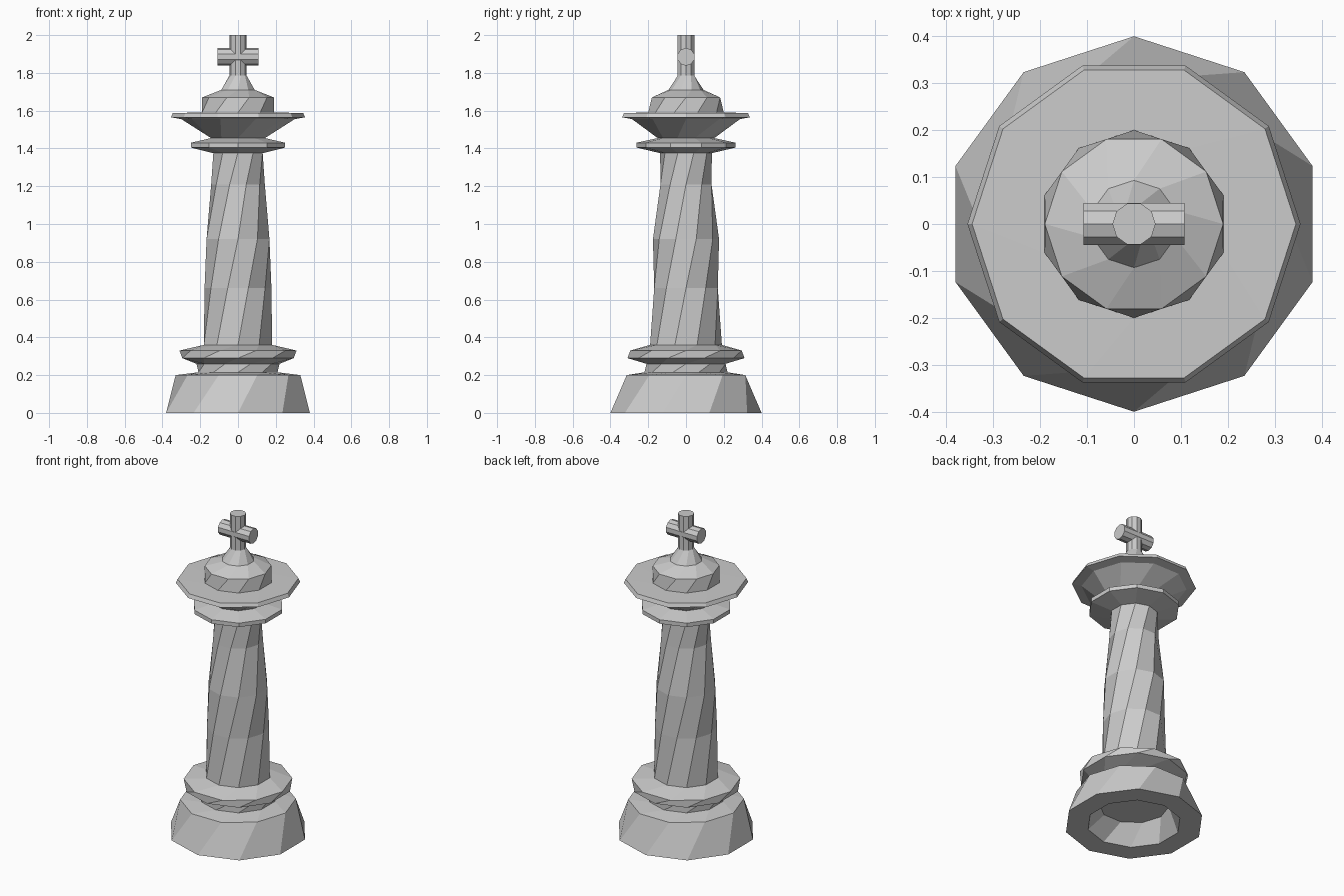
import bpy, bmesh, math

cube = bpy.data.objects.get("Cube")
if cube:
    bpy.data.objects.remove(cube, do_unlink=True)

SIDES = 10
HALF_STEP = math.pi / SIDES

# Single grey stone colour
stone = bpy.data.materials.new("light_grey_stone")
stone.use_nodes = True
GREY = (0.6, 0.6, 0.6, 1)
stone.diffuse_color = GREY
stone.node_tree.nodes["Principled BSDF"].inputs["Base Color"].default_value = GREY


def turned_part(name, rings, cap_start=False, cap_end=False):
    """Stack ten-sided rings given as (radius, height, twist in half steps)."""
    bm = bmesh.new()
    loops = []
    for radius, z, twist in rings:
        loop = []
        for i in range(SIDES):
            a = math.pi / 2 + HALF_STEP * (2 * i + twist)
            loop.append(bm.verts.new((radius * math.cos(a), radius * math.sin(a), z)))
        loops.append(loop)
    for low, high in zip(loops, loops[1:]):
        for i in range(SIDES):
            j = (i + 1) % SIDES
            bm.faces.new((low[j], high[j], high[i], low[i]))
    if cap_start:
        bm.faces.new(loops[0][::-1])
    if cap_end:
        bm.faces.new(loops[-1])
    mesh = bpy.data.meshes.new(name)
    bm.to_mesh(mesh)
    bm.free()
    mesh.materials.append(stone)
    obj = bpy.data.objects.new(name, mesh)
    bpy.context.collection.objects.link(obj)
    return obj


# Foot with a hollow underside
turned_part("foot", [(0.2, 0.12, -1), (0.27, 0, 0), (0.4, 0, 0),
                     (0.33, 0.2, 1), (0.22, 0.215, 2)], cap_start=True)

# Twisted neck and moulding above the foot
turned_part("lower_moulding", [(0.22, 0.215, 2), (0.22, 0.26, 3), (0.31, 0.29, 4),
                               (0.31, 0.33, 5), (0.19, 0.36, 6)])

# Spiral shaft
turned_part("shaft", [(0.19, 0.36, 6), (0.177, 0.66, 7), (0.175, 0.92, 8),
                      (0.142, 1.21, 9), (0.137, 1.38, 10)])

# Narrow collar
turned_part("collar", [(0.137, 1.375, 10), (0.263, 1.405, 10), (0.263, 1.43, 10),
                       (0.15, 1.455, 10)])

# Flared cone and wide flat brim
turned_part("brim", [(0.15, 1.455, 10), (0.3, 1.555, 11), (0.355, 1.565, 11),
                     (0.345, 1.588, 11), (0.2, 1.59, 12)])

# Domed crown tapering to the post
turned_part("crown", [(0.2, 1.59, 12), (0.19, 1.67, 13), (0.093, 1.71, 14),
                      (0.046, 1.785, 15)])

# Cross on top
turned_part("cross_post", [(0.046, 1.785, 15), (0.046, 2, 15)], cap_end=True)
arm = turned_part("cross_arm", [(0.047, -0.108, 1), (0.047, 0.108, 1)], True, True)
arm.location.z = 1.885
arm.rotation_euler.y = math.pi / 2
